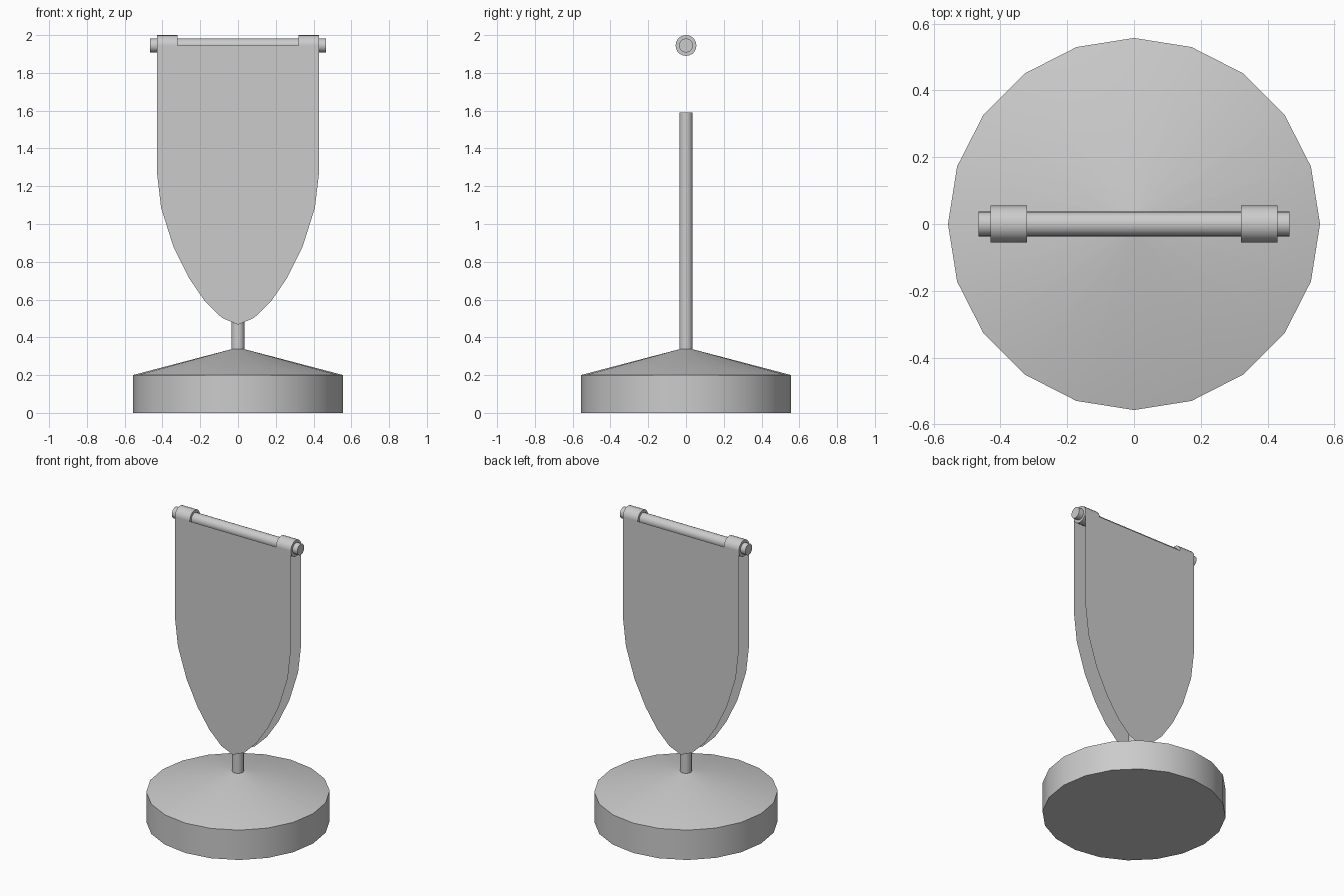
import bpy, bmesh, math

if "Cube" in bpy.data.objects:
    bpy.data.objects.remove(bpy.data.objects["Cube"])

SIDES = 20


def finish(name, bm, smooth=True):
    me = bpy.data.meshes.new(name)
    bm.to_mesh(me)
    bm.free()
    ob = bpy.data.objects.new(name, me)
    bpy.context.collection.objects.link(ob)
    bpy.ops.object.select_all(action='DESELECT')
    bpy.context.view_layer.objects.active = ob
    ob.select_set(True)
    if smooth:
        bpy.ops.object.shade_smooth_by_angle(angle=math.radians(30))
    return ob


def lathe(name, profile):
    """Revolve (radius, z) pairs around z and cap both ends."""
    bm = bmesh.new()
    rings = []
    for r, z in profile:
        rings.append([bm.verts.new((r * math.cos(a), r * math.sin(a), z))
                      for a in (2 * math.pi * i / SIDES for i in range(SIDES))])
    for lo, hi in zip(rings, rings[1:]):
        for i in range(SIDES):
            j = (i + 1) % SIDES
            bm.faces.new((lo[i], lo[j], hi[j], hi[i]))
    bm.faces.new(rings[0][::-1])
    bm.faces.new(rings[-1])
    return finish(name, bm)


def bar(name, radius, x0, x1, z):
    """Cylinder lying along x."""
    ob = lathe(name, [(radius, x0), (radius, x1)])
    ob.rotation_euler = (0, math.pi / 2, 0)
    ob.location.z = z
    return ob


def sheet(name, y):
    """Thin fabric panel with a rounded, pointed lower end."""
    half = [(0.43, 1.945), (0.43, 1.28), (0.407, 1.085), (0.342, 0.88),
            (0.26, 0.715), (0.175, 0.59), (0.085, 0.503)]
    outline = half + [(0, 0.467)] + [(-x, z) for x, z in reversed(half)]
    if y < 0:
        outline.reverse()
    bm = bmesh.new()
    face = bm.faces.new([bm.verts.new((x, y, z)) for x, z in outline])
    face.normal_update()
    if face.normal.y * y < 0:
        face.normal_flip()
    return finish(name, bm, smooth=False)


# Weighted base with conical top, and upright pole
lathe("base", [(0.557, 0), (0.557, 0.2), (0.035, 0.337)])
lathe("pole", [(0.035, 0.32), (0.035, 1.59)])

# Cross rod and the two fabric loops around it
ROD_Z = 1.945
bar("cross_rod", 0.037, -0.465, 0.465, ROD_Z)
bar("right_loop", 0.055, 0.32, 0.43, ROD_Z)
bar("left_loop", 0.055, -0.43, -0.32, ROD_Z)

# Front and back fabric panels hanging from the loops
sheet("front_panel", -0.055)
sheet("back_panel", 0.055)
